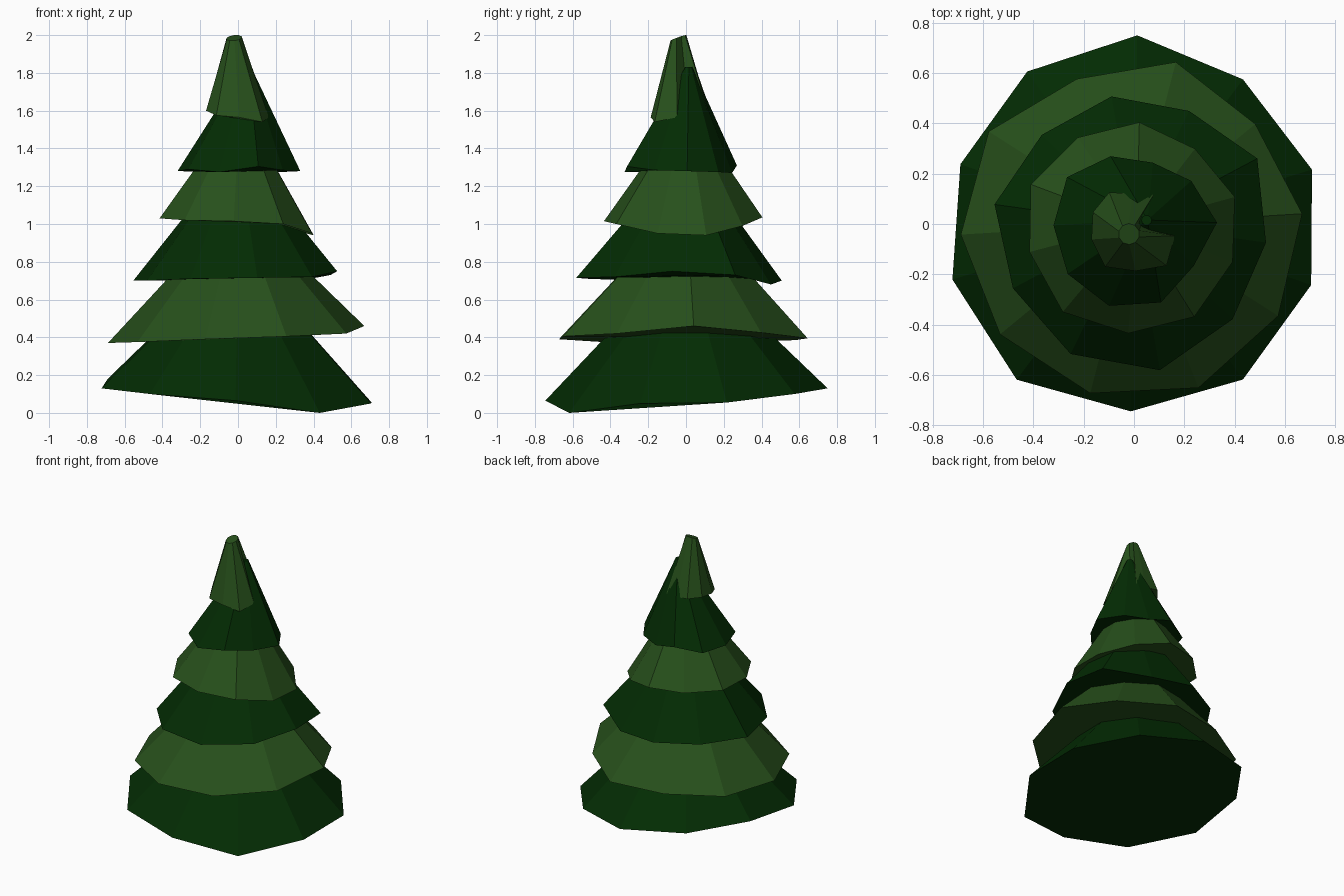
import bpy, bmesh
from math import sin, cos, radians

cube = bpy.data.objects.get("Cube")
if cube:
    bpy.data.objects.remove(cube, do_unlink=True)


def make_material(name, colour):
    mat = bpy.data.materials.new(name)
    mat.use_nodes = True
    mat.diffuse_color = colour
    mat.node_tree.nodes["Principled BSDF"].inputs["Base Color"].default_value = colour
    return mat


dark = make_material("dark_green", (0.001, 0.025, 0.001, 1))
light = make_material("light_green", (0.02, 0.08, 0.011, 1))


def make_tier(name, mat, radii, heights, phase, top, top_radius, top_tilt=(0, 0)):
    """Low-poly skirt: uneven rim, narrow top ring, closed ends."""
    bm = bmesh.new()
    rim, crown = [], []
    count = len(radii)
    for i, (radius, height) in enumerate(zip(radii, heights)):
        angle = radians(phase + i * 360 / count)
        rim.append(bm.verts.new((radius * cos(angle), radius * sin(angle), height)))
        x, y = top_radius * cos(angle), top_radius * sin(angle)
        crown.append(bm.verts.new((top[0] + x, top[1] + y,
                                   top[2] + top_tilt[0] * x + top_tilt[1] * y)))
    for i in range(count):
        j = (i + 1) % count
        bm.faces.new((rim[i], rim[j], crown[j], crown[i]))
    bm.faces.new(crown)
    bm.faces.new(rim[::-1])
    bmesh.ops.recalc_face_normals(bm, faces=bm.faces)
    mesh = bpy.data.meshes.new(name)
    bm.to_mesh(mesh)
    bm.free()
    mesh.materials.append(mat)
    obj = bpy.data.objects.new(name, mesh)
    bpy.context.collection.objects.link(obj)
    return obj


# Foliage tiers from the ground up, alternating dark and light
make_tier("bottom_tier", dark,
          radii=[.75, .74, .73, .755, .775, .745, .755, .745, .74, .72],
          heights=[.13, .16, .18, .13, .1, .065, 0, .05, .055, .1],
          phase=89, top=(0, 0, .82), top_radius=.03)
make_tier("second_tier", light,
          radii=[.665, .62, .685, .69, .69, .695, .7, .68, .67, .625],
          heights=[.395, .385, .38, .37, .375, .39, .405, .42, .46, .425],
          phase=75.5, top=(0, 0, 1.08), top_radius=.03)
make_tier("third_tier", dark,
          radii=[.515, .51, .56, .545, .575, .59, .545, .53, .555, .5],
          heights=[.7, .7, .7, .7, .71, .715, .72, .75, .73, .68],
          phase=100, top=(0, 0, 1.36), top_radius=.03)
make_tier("fourth_tier", light,
          radii=[.405, .41, .44, .43, .45, .435, .44, .42, .415, .385],
          heights=[1.035, 1.035, 1.035, 1.03, 1.02, 1.015, 1, .95, .94, .99],
          phase=87, top=(.01, 0, 1.57), top_radius=.04)
make_tier("fifth_tier", dark,
          radii=[.285, .325, .32, .33, .34, .33, .29, .33, .285, .255],
          heights=[1.31, 1.28, 1.28, 1.29, 1.275, 1.305, 1.285, 1.28, 1.275, 1.27],
          phase=109, top=(.05, .015, 1.83), top_radius=.02)
# The tip has a notch in its rim where the tier below shows through
make_tier("tip", light,
          radii=[.12, .16, .17, .18, .205, .187, .21, .17, .04, .14],
          heights=[1.6, 1.61, 1.61, 1.6, 1.575, 1.565, 1.54, 1.565, 1.6, 1.6],
          phase=92, top=(-.02, -.04, 1.985), top_radius=.042, top_tilt=(.1, .35))
